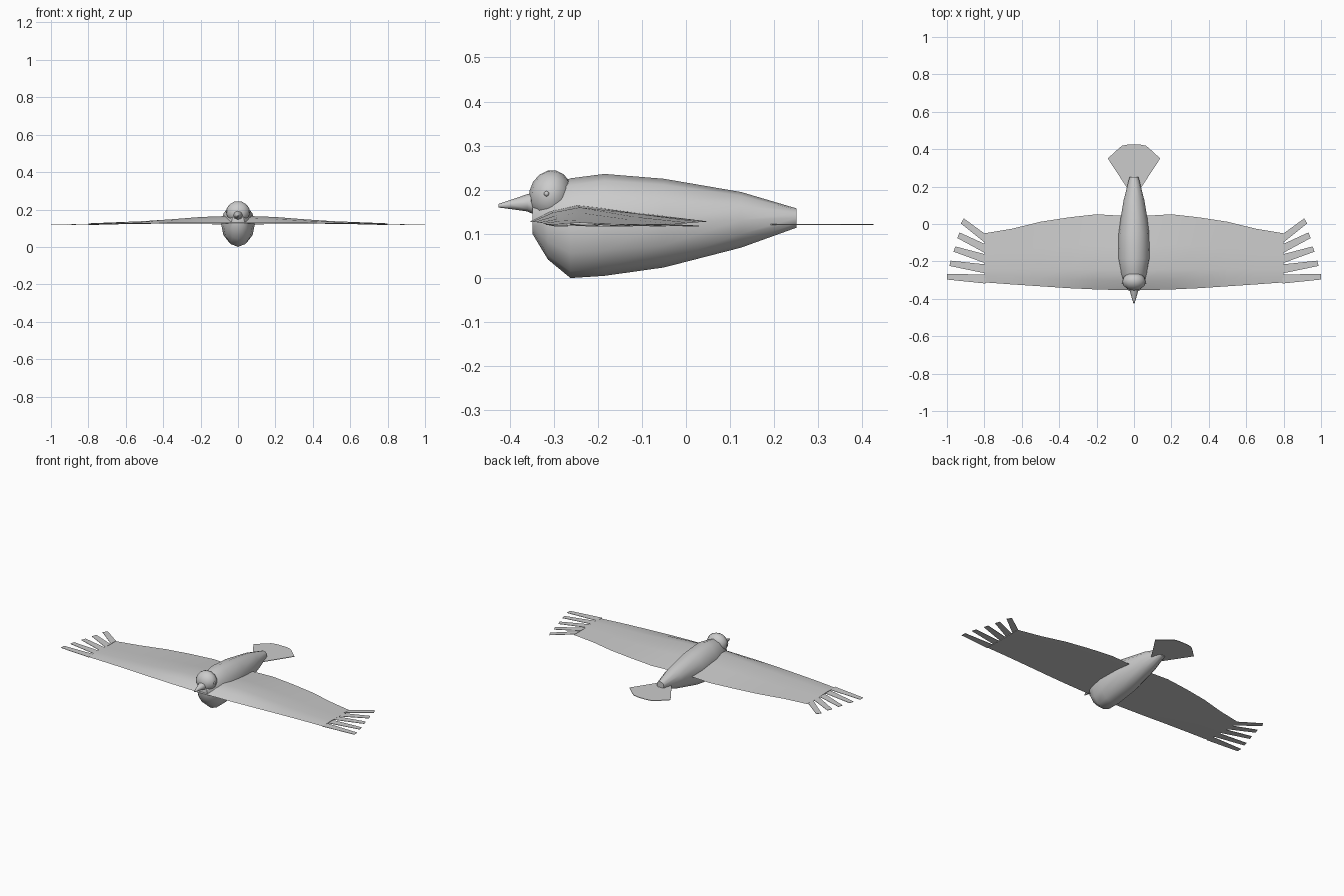
import bpy, bmesh, math
from mathutils import Vector, Matrix

if "Cube" in bpy.data.objects:
    bpy.data.objects.remove(bpy.data.objects["Cube"])


def finish(bm, name, smooth=None):
    me = bpy.data.meshes.new(name)
    bmesh.ops.recalc_face_normals(bm, faces=bm.faces)
    bm.to_mesh(me)
    bm.free()
    ob = bpy.data.objects.new(name, me)
    bpy.context.collection.objects.link(ob)
    if smooth:
        bpy.ops.object.select_all(action='DESELECT')
        ob.select_set(True)
        bpy.context.view_layer.objects.active = ob
        bpy.ops.object.shade_smooth_by_angle(angle=math.radians(smooth))
    return ob


def loft(name, rings, smooth):
    bm = bmesh.new()
    loops = [[bm.verts.new(p) for p in r] for r in rings]
    n = len(loops[0])
    for a, b in zip(loops, loops[1:]):
        for i in range(n):
            bm.faces.new((a[i], a[(i + 1) % n], b[(i + 1) % n], b[i]))
    bm.faces.new(loops[0])
    bm.faces.new(loops[-1])
    return finish(bm, name, smooth)


def oval(y, lo, hi, half, n):
    c, r = (lo + hi) / 2, (hi - lo) / 2
    return [(half * math.cos(2 * math.pi * i / n), y, c + r * math.sin(2 * math.pi * i / n))
            for i in range(n)]


# Body: y, underside, back, half width
body = [(-0.348, 0.10, 0.17, 0.035), (-0.313, 0.042, 0.205, 0.06), (-0.262, 0.0, 0.226, 0.077),
        (-0.185, 0.005, 0.236, 0.09), (-0.05, 0.024, 0.225, 0.085),
        (0.125, 0.069, 0.195, 0.056), (0.25, 0.114, 0.158, 0.024)]
loft("body", [oval(*s, 12) for s in body], 50)

# Beak
beak = [(-0.335, 0.14, 0.196, 0.028), (-0.36, 0.151, 0.19, 0.022),
        (-0.395, 0.156, 0.178, 0.012), (-0.425, 0.16, 0.168, 0.003)]
loft("beak", [oval(*s, 8) for s in beak], 50)

# Head, tilted ellipsoid
bm = bmesh.new()
bmesh.ops.create_uvsphere(bm, u_segments=12, v_segments=8, radius=1)
bm.transform(Matrix.Translation((0, -0.307, 0.187)) @ Matrix.Rotation(math.radians(-12), 4, 'X')
             @ Matrix.Diagonal((0.064, 0.049, 0.058, 1)))
finish(bm, "head", 50)

# Eyes
for side, label in ((-1, "right"), (1, "left")):
    bm = bmesh.new()
    bmesh.ops.create_uvsphere(bm, u_segments=8, v_segments=6, radius=0.006)
    bm.transform(Matrix.Translation((side * 0.06, -0.316, 0.191)))
    finish(bm, label + "_eye", 50)

# Wings: x, leading y, trailing y, leading z, crest z, trailing z
half = [(0.0, -0.355, 0.04, 0.127, 0.167, 0.128), (0.2, -0.35, 0.052, 0.127, 0.16, 0.128),
        (0.35, -0.343, 0.035, 0.127, 0.148, 0.127), (0.5, -0.333, 0.012, 0.126, 0.138, 0.125),
        (0.65, -0.323, -0.025, 0.124, 0.132, 0.122), (0.8, -0.312, -0.05, 0.12, 0.126, 0.118)]
stations = [(-s[0],) + s[1:] for s in half[:0:-1]] + half


def wing_ring(x, ly, ty, lz, cz, tz):
    at = lambda t: ly + (ty - ly) * t
    return [(x, ly, lz), (x, at(0.12), lz + (cz - lz) * 0.65), (x, at(0.27), cz),
            (x, at(0.6), tz + (cz - tz) * 0.55), (x, ty, tz),
            (x, at(0.5), (lz + tz) / 2 - 0.002), (x, at(0.15), lz - 0.001)]


loft("wings", [wing_ring(*s) for s in stations], 50)

# Wingtip feathers: tip x, tip back y, tip inset x, tip front y
tips = [(1.0, -0.267, 1.0, -0.297), (0.98, -0.196, 0.987, -0.224), (0.955, -0.12, 0.965, -0.148),
        (0.933, -0.045, 0.945, -0.075), (0.91, 0.03, 0.926, 0.003)]
bm = bmesh.new()
for side in (-1, 1):
    for i, (bx, by, fx, fy) in enumerate(tips):
        y0, y1 = -0.318 + i * 0.054, -0.27 + i * 0.054
        outline = [(0.795, y0), (fx, fy), (bx, by), (0.795, y1)]
        f = bm.faces.new([bm.verts.new((side * x, y, 0.121 if x < 0.8 else 0.117))
                          for x, y in outline])
        ex = bmesh.ops.extrude_face_region(bm, geom=[f])['geom']
        bmesh.ops.translate(bm, vec=(0, 0, 0.002),
                            verts=[v for v in ex if isinstance(v, bmesh.types.BMVert)])
finish(bm, "wingtip_feathers")

# Tail fan
edge = [(0.022, 0.17), (0.14, 0.35), (0.1, 0.388), (0.065, 0.418), (0.03, 0.425)]
outline = edge + [(-x, y) for x, y in reversed(edge)]
bm = bmesh.new()
f = bm.faces.new([bm.verts.new((x, y, 0.12)) for x, y in outline])
ex = bmesh.ops.extrude_face_region(bm, geom=[f])['geom']
bmesh.ops.translate(bm, vec=(0, 0, 0.003),
                    verts=[v for v in ex if isinstance(v, bmesh.types.BMVert)])
finish(bm, "tail")
